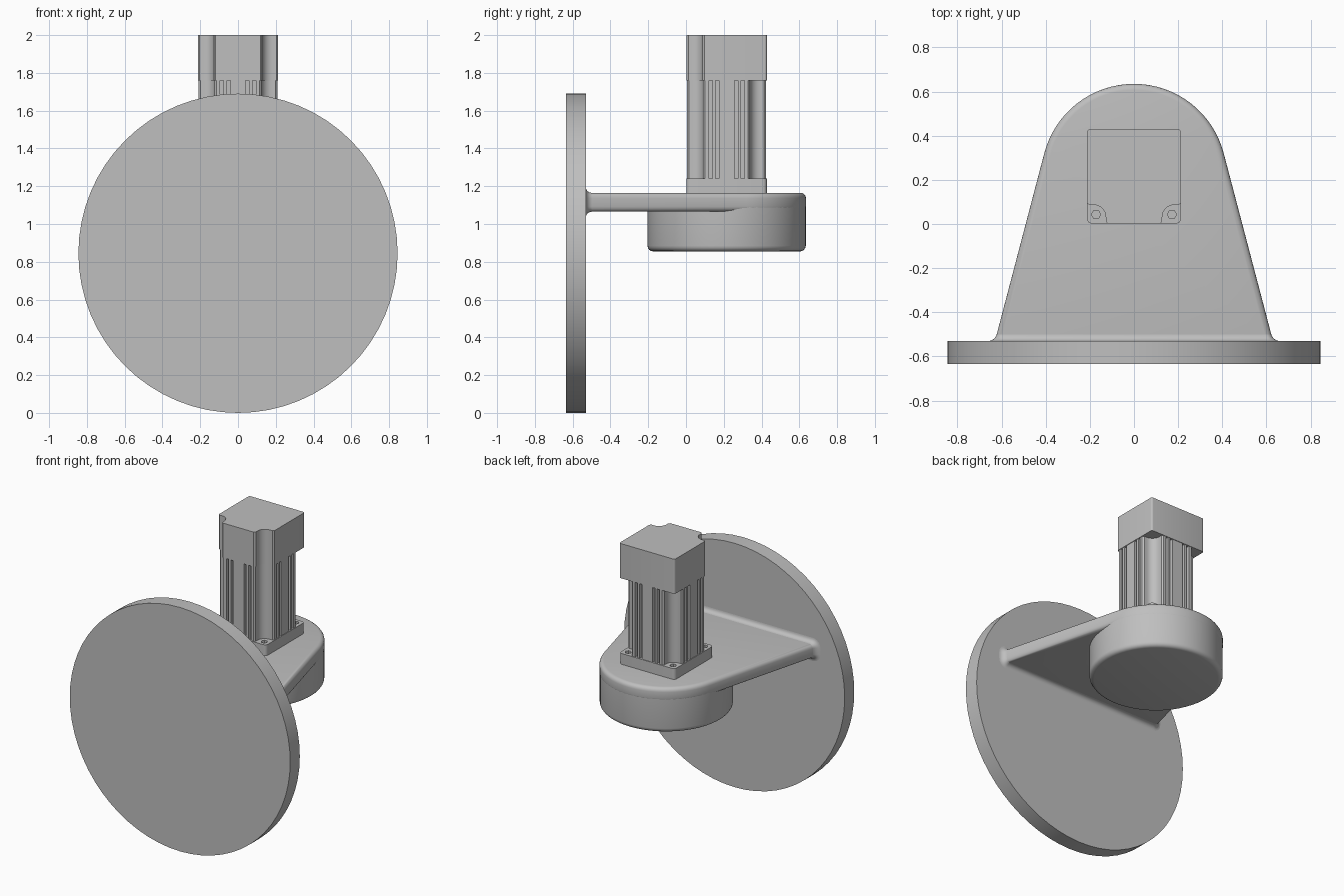
import bpy, bmesh
from math import sin, cos, pi, radians, atan2, hypot, acos

cube = bpy.data.objects.get("Cube")
if cube:
    bpy.data.objects.remove(cube)

grey = bpy.data.materials.new("plain grey")
grey.use_nodes = True
grey.diffuse_color = (0.52, 0.52, 0.52, 1)
grey.node_tree.nodes["Principled BSDF"].inputs["Base Color"].default_value = grey.diffuse_color

AXIS_Y = 0.215            # centre of drum and motor in y
DRUM_R = 0.42
DISC_R = 0.845
DISC_BACK = -0.53
TOP, UNDER = 1.165, 1.065  # arm faces


def finish(name, bm, smooth=True):
    bmesh.ops.recalc_face_normals(bm, faces=bm.faces)
    mesh = bpy.data.meshes.new(name)
    bm.to_mesh(mesh)
    bm.free()
    mesh.materials.append(grey)
    ob = bpy.data.objects.new(name, mesh)
    bpy.context.collection.objects.link(ob)
    if smooth:
        bpy.ops.object.select_all(action='DESELECT')
        ob.select_set(True)
        bpy.context.view_layer.objects.active = ob
        bpy.ops.object.shade_smooth_by_angle(angle=radians(32))
    return ob


def add_prism(bm, points, z0, z1):
    base = bm.faces.new([bm.verts.new((x, y, z0)) for x, y in points])
    out = bmesh.ops.extrude_face_region(bm, geom=[base], use_keep_orig=True)
    for v in out["geom"]:
        if isinstance(v, bmesh.types.BMVert):
            v.co.z = z1


def prism(name, points, z0, z1, bevel=0, levels=()):
    bm = bmesh.new()
    add_prism(bm, points, z0, z1)
    if bevel:
        rims = [e for e in bm.edges
                if any(all(abs(v.co.z - z) < 1e-4 for v in e.verts) for z in levels)]
        bmesh.ops.bevel(bm, geom=rims, offset=bevel, segments=4, profile=0.5, affect='EDGES')
    return finish(name, bm)


def arc(cx, cy, r, a0, a1, n):
    return [(cx + r * cos(a0 + (a1 - a0) * i / n),
             cy + r * sin(a0 + (a1 - a0) * i / n)) for i in range(n + 1)]


def square_outline(h, notched=(), grooves=(), width=0.018, depth=0.03, r=0.012):
    """Square round the motor axis, with scooped or rounded corners."""
    points = []
    for k in range(4):
        side = []
        for g in grooves:
            a, b = g - width / 2, g + width / 2
            side += [(h, a), (h - depth, a), (h - depth, b), (h, b)]
        if k in notched:
            c = h - 0.085
            side += [(h, c - 0.01), (h - 0.01, c)]
            side += arc(h - 0.03, h - 0.03, 0.055, -pi / 2, -pi, 8)
            side += [(c, h - 0.01), (c - 0.01, h)]
        else:
            side += arc(h - r, h - r, r, 0, pi / 2, 4)
        ca, sa = cos(k * pi / 2), sin(k * pi / 2)
        points += [(x * ca - y * sa, AXIS_Y + x * sa + y * ca) for x, y in side]
    return points


# Round mounting disc, standing upright at the front
bpy.ops.mesh.primitive_cylinder_add(vertices=64, radius=DISC_R, depth=0.105,
                                    location=(0, DISC_BACK - 0.0525, DISC_R),
                                    rotation=(pi / 2, 0, 0))
disc = bpy.context.object
disc.name = "mounting_disc"
disc.data.materials.append(grey)
bpy.ops.object.shade_smooth_by_angle(angle=radians(32))

# Tapered arm: straight sides tangent to the rounded end
root_x, root_y = 0.63, DISC_BACK
dy = root_y - AXIS_Y
tangent = atan2(dy, root_x) + acos(DRUM_R / hypot(root_x, dy))
slope = -sin(tangent) / cos(tangent)


def arm_half_width(y):
    return root_x + (y - root_y) * slope


inner = root_y - 0.03
outline = [(-arm_half_width(inner), inner), (arm_half_width(inner), inner)]
outline += arc(0, AXIS_Y, DRUM_R, tangent, pi - tangent, 32)
prism("support_arm", outline, UNDER, TOP, 0.028, (UNDER, TOP))

# Flared fillet where the arm meets the disc
bm = bmesh.new()
rings = []
fillet, mid = 0.03, (TOP + UNDER) / 2
for i in range(7):
    a = pi / 2 * i / 6
    y = DISC_BACK + fillet * (1 - cos(a))
    grow = fillet * (1 - sin(a))
    w, h = arm_half_width(y) + grow, (TOP - UNDER) / 2 + grow
    r = 0.028 + grow
    loop = []
    for k, (sx, sz) in enumerate(((1, 1), (-1, 1), (-1, -1), (1, -1))):
        loop += arc(sx * (w - r), mid + sz * (h - r), r, k * pi / 2, (k + 1) * pi / 2, 5)
    rings.append([bm.verts.new((x, y, z)) for x, z in loop])
for lower, upper in zip(rings, rings[1:]):
    for j in range(len(lower)):
        n = (j + 1) % len(lower)
        bm.faces.new((lower[j], lower[n], upper[n], upper[j]))
finish("arm_root_fillet", bm)

# Gear drum hanging under the arm
prism("gear_drum", arc(0, AXIS_Y, DRUM_R - 0.001, 0, 2 * pi, 64)[:-1],
      0.855, 1.125, 0.03, (0.855,))

# Motor flange with hexagonal bolt sockets
flange = prism("motor_flange", square_outline(0.213, r=0.022), TOP - 0.01, 1.24)
bm = bmesh.new()
for sx in (-1, 1):
    for sy in (-1, 1):
        add_prism(bm, arc(sx * 0.172, AXIS_Y + sy * 0.172, 0.021, 0, 2 * pi, 6)[:-1], 1.21, 1.3)
cutter = finish("socket_cutter", bm, False)
cutter.hide_render = True
cut = flange.modifiers.new("sockets", 'BOOLEAN')
cut.object = cutter
cut.solver = 'EXACT'
bpy.context.view_layer.objects.active = flange
bpy.ops.object.modifier_apply(modifier=cut.name)
bpy.data.objects.remove(cutter)

# Grooved motor body with scooped corners
prism("motor_body", square_outline(0.209, (0, 1, 2, 3), (-0.085, -0.05, 0.05, 0.085)), 1.235, 1.765)

# Motor cap, scooped at its two front corners only
prism("motor_cap", square_outline(0.213, (2, 3)), 1.76, 2.0)
